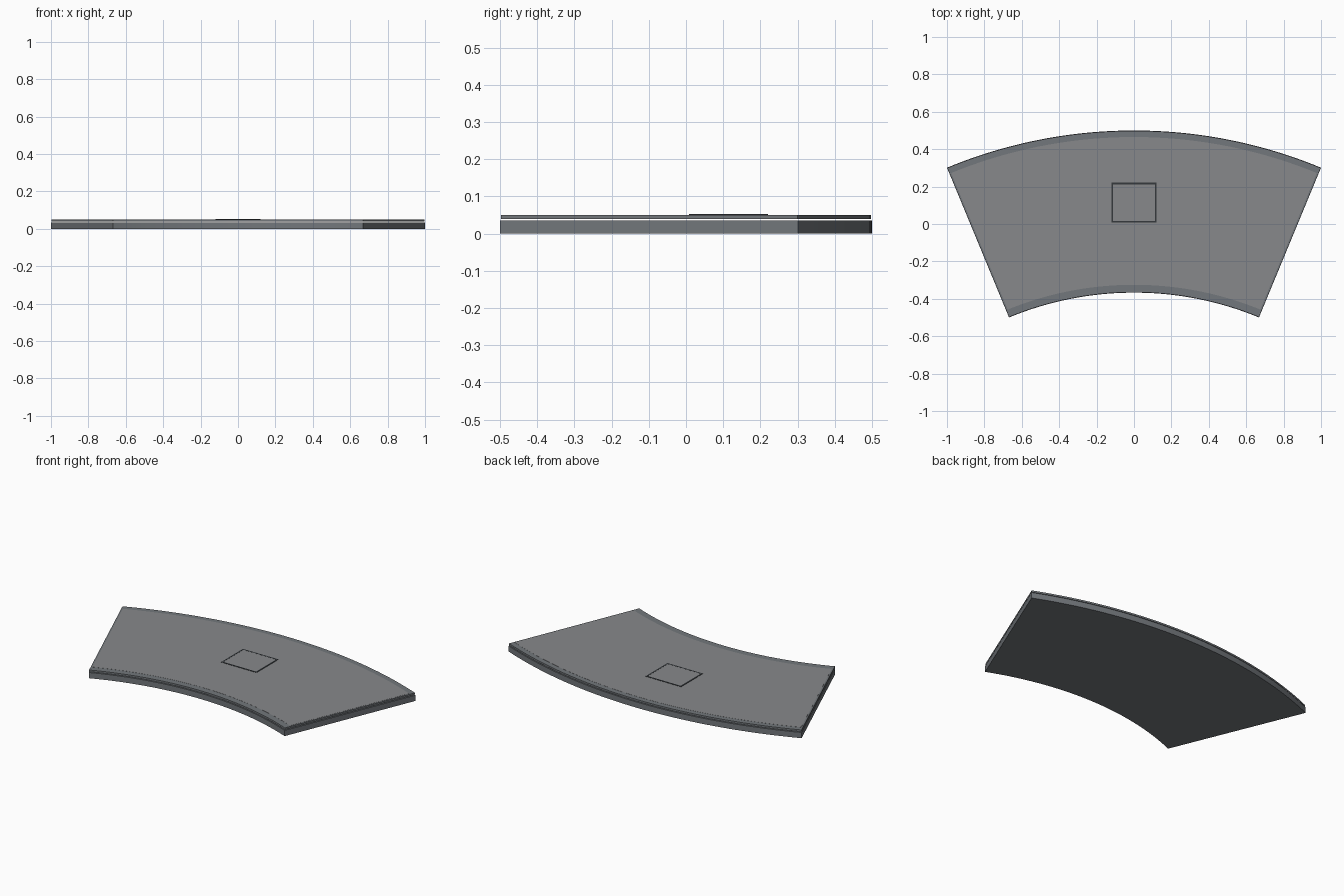
import bpy, bmesh, math

if "Cube" in bpy.data.objects:
    bpy.data.objects.remove(bpy.data.objects["Cube"])

CY = -2.113                 # shared arc centre on y
HALF = math.radians(22.5)   # half of the sector angle
SEG = 48


def material(name, color):
    m = bpy.data.materials.new(name)
    m.diffuse_color = (*color, 1)
    m.use_nodes = True
    m.node_tree.nodes["Principled BSDF"].inputs["Base Color"].default_value = m.diffuse_color
    return m


STEEL = material("blue_grey", (0.17, 0.185, 0.20))
FLOOR = material("mid_grey", (0.245, 0.25, 0.26))
DARK = material("dark_grey", (0.035, 0.04, 0.045))


def finish(name, bm, mat):
    bmesh.ops.recalc_face_normals(bm, faces=bm.faces)
    mesh = bpy.data.meshes.new(name)
    bm.to_mesh(mesh)
    bm.free()
    mesh.materials.append(mat)
    ob = bpy.data.objects.new(name, mesh)
    bpy.context.collection.objects.link(ob)
    bpy.context.view_layer.objects.active = ob
    ob.select_set(True)
    bpy.ops.object.shade_smooth_by_angle(angle=math.radians(30))
    ob.select_set(False)
    return ob


def sector(name, r_in, r_out, side, z0, z1, mat):
    """Solid ring sector with its straight ends moved in by 'side'."""
    bm = bmesh.new()
    rows = []
    for i in range(SEG + 1):
        t = 2 * i / SEG - 1
        row = []
        for r, z in ((r_in, z0), (r_out, z0), (r_out, z1), (r_in, z1)):
            a = t * (HALF - math.asin(side / r))
            row.append(bm.verts.new((r * math.sin(a), CY + r * math.cos(a), z)))
        rows.append(row)
    for a, b in zip(rows, rows[1:]):
        for k in range(4):
            n = (k + 1) % 4
            bm.faces.new((a[k], a[n], b[n], b[k]))
    bm.faces.new(rows[0])
    bm.faces.new(rows[-1])
    return finish(name, bm, mat)


def box(name, x0, x1, y0, y1, z0, z1, mat):
    bm = bmesh.new()
    bmesh.ops.create_cube(bm, size=1)
    for v in bm.verts:
        v.co = (x1 if v.co.x > 0 else x0,
                y1 if v.co.y > 0 else y0,
                z1 if v.co.z > 0 else z0)
    return finish(name, bm, mat)


# Thick lower slab, open gap, thin upper plate
sector("base_slab", 1.746, 2.613, 0.0, 0.0, 0.035, STEEL)
sector("top_plate", 1.748, 2.611, 0.001, 0.039, 0.050, STEEL)

# Lighter floor field inside the rim
sector("top_panel", 1.788, 2.578, 0.010, 0.048, 0.0507, FLOOR)

# Square hatch: thin dark frame around a cover
X0, X1, Y0, Y1, W, Z = -0.121, 0.121, 0.008, 0.221, 0.009, 0.0525
box("hatch_frame_left", X0, X0 + W, Y0, Y1, 0.049, Z, DARK)
box("hatch_frame_right", X1 - W, X1, Y0, Y1, 0.049, Z, DARK)
box("hatch_frame_front", X0 + W, X1 - W, Y0, Y0 + W, 0.049, Z, DARK)
box("hatch_frame_back", X0 + W, X1 - W, Y1 - W, Y1, 0.049, Z, DARK)
box("hatch_cover", X0 + W, X1 - W, Y0 + W, Y1 - W, 0.049, 0.052, FLOOR)
